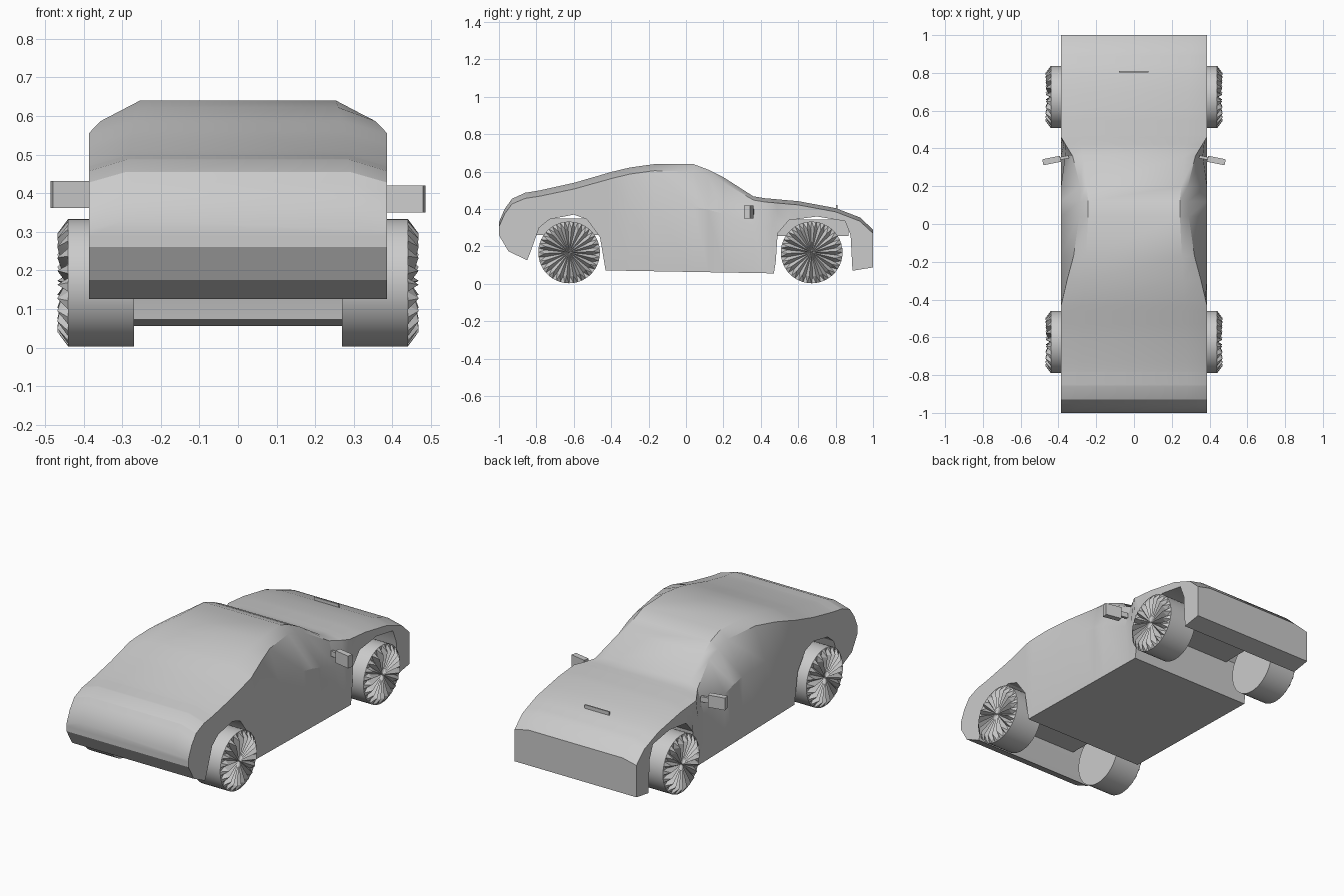
import bpy, bmesh, math
from mathutils import Matrix

cube = bpy.data.objects.get("Cube")
if cube:
    bpy.data.objects.remove(cube, do_unlink=True)

grey = bpy.data.materials.new("light_grey")
grey.use_nodes = True
grey.diffuse_color = (0.6, 0.6, 0.6, 1)
grey.node_tree.nodes["Principled BSDF"].inputs["Base Color"].default_value = (0.6, 0.6, 0.6, 1)


def finish(name, bm, smooth=None):
    bmesh.ops.recalc_face_normals(bm, faces=bm.faces[:])
    mesh = bpy.data.meshes.new(name)
    bm.to_mesh(mesh)
    bm.free()
    mesh.materials.append(grey)
    ob = bpy.data.objects.new(name, mesh)
    bpy.context.collection.objects.link(ob)
    if smooth:
        bpy.ops.object.select_all(action='DESELECT')
        ob.select_set(True)
        bpy.context.view_layer.objects.active = ob
        bpy.ops.object.shade_smooth_by_angle(angle=math.radians(smooth))
    return ob


def loft(bm, rings):
    """Bridge closed rings of points and cap both ends."""
    rows = [[bm.verts.new(p) for p in ring] for ring in rings]
    n = len(rows[0])
    for a, b in zip(rows, rows[1:]):
        for i in range(n):
            j = (i + 1) % n
            bm.faces.new((a[i], a[j], b[j], b[i]))
    bm.faces.new(rows[0])
    bm.faces.new(rows[-1])


def at(curve, y):
    """Read a piecewise linear curve of (y, value) points."""
    for (y0, v0), (y1, v1) in zip(curve, curve[1:]):
        if y <= y1:
            return v0 + (v1 - v0) * max(0, (y - y0) / (y1 - y0))
    return curve[-1][1]


def box(name, size, place, rot=0.0):
    bm = bmesh.new()
    bmesh.ops.create_cube(bm, size=1, matrix=Matrix.Translation(place)
                          @ Matrix.Rotation(rot, 4, 'Z') @ Matrix.Diagonal((*size, 1)))
    return finish(name, bm)


# Body: side silhouette curves along y
top = [(-1, .33), (-.97, .40), (-.93, .455), (-.86, .487), (-.78, .50), (-.6, .54),
       (-.4, .598), (-.3, .622), (-.17, .64), (.04, .64), (.12, .61), (.2, .57), (.36, .468),
       (.42, .458), (.6, .442), (.8, .405), (.93, .355), (1, .29)]
bottom = [(-1, .26), (-.95, .175), (-.85, .126), (-.835, .16), (-.785, .30), (-.73, .345),
          (-.6, .37), (-.53, .345), (-.46, .25), (-.43, .072), (.47, .056), (.48, .12),
          (.49, .27), (.55, .34), (.7, .36), (.85, .335), (.88, .26), (.89, .07), (1, .088)]
# Shoulder line: half width and drop below the centre line
edge_x = [(-.43, .386), (-.3, .355), (-.17, .32), (.04, .29), (.2, .285), (.36, .325), (.46, .386)]
edge_drop = [(-1, .025), (-.86, .03), (-.43, .035), (-.17, .035), (.04, .04), (.3, .02), (1, .02)]
roof_x = [(-.9, .29), (-.3, .26), (.1, .24), (.37, .27), (.9, .30)]
belt_x = [(-.45, .386), (.2, .386), (.36, .365), (.55, .386)]

stations = sorted({y for c in (top, bottom, edge_x) for y, _ in c})
rings = []
for y in stations:
    zt, zb = at(top, y), at(bottom, y)
    ze = zt - at(edge_drop, y)
    half = [(at(roof_x, y), zt), (at(edge_x, y), ze),
            (at(belt_x, y), zb + (ze - zb) * .65), (.386, zb)]
    rings.append([(x, y, z) for x, z in half] + [(-x, y, z) for x, z in reversed(half)])
bm = bmesh.new()
loft(bm, rings)
finish("car_body", bm, 28)

# Inner floor between the wheels
box("rear_underfloor", (.48, .36, .09), (0, -.62, .305))
box("front_underfloor", (.48, .38, .09), (0, .68, .30))


# Wheels: plain tyre with a fan of folded blades on the outer side
def wheel(name, side, y):
    seg, r, zc = 44, .165, .168
    bm = bmesh.new()

    def ring(radius, xs, twist=0.0):
        pts = []
        for i in range(seg):
            a = math.tau * i / seg + twist
            pts.append(bm.verts.new((side * xs[i % 2], y + radius * math.cos(a),
                                     zc + radius * math.sin(a))))
        return pts

    rows = [ring(r, (.27, .27)), ring(r, (.44, .44)), ring(.128, (.468, .438), .04)]
    hub = bm.verts.new((side * .445, y, zc))
    for a, b in zip(rows, rows[1:]):
        for i in range(seg):
            j = (i + 1) % seg
            if b is rows[2]:
                bm.faces.new((a[i], a[j], b[i]))
                bm.faces.new((a[j], b[j], b[i]))
            else:
                bm.faces.new((a[i], a[j], b[j], b[i]))
    for i in range(seg):
        bm.faces.new((rows[2][i], rows[2][(i + 1) % seg], hub))
    bm.faces.new(rows[0])
    finish(name, bm, 15)


for side, label in ((1, "left"), (-1, "right")):
    wheel("rear_wheel_" + label, side, -.625)
    wheel("front_wheel_" + label, side, .672)
    # Door mirrors on short arms, swept slightly back
    z = .385 if side > 0 else .396
    box("mirror_" + label, (.095, .032, .07), (side * .436, .336, z), -side * .2)
    box("mirror_arm_" + label, (.06, .015, .03), (side * .375, .35, z), -side * .2)

# Slim upright strip on the bonnet
box("bonnet_strip", (.155, .008, .03), (-.002, .805, .407))
